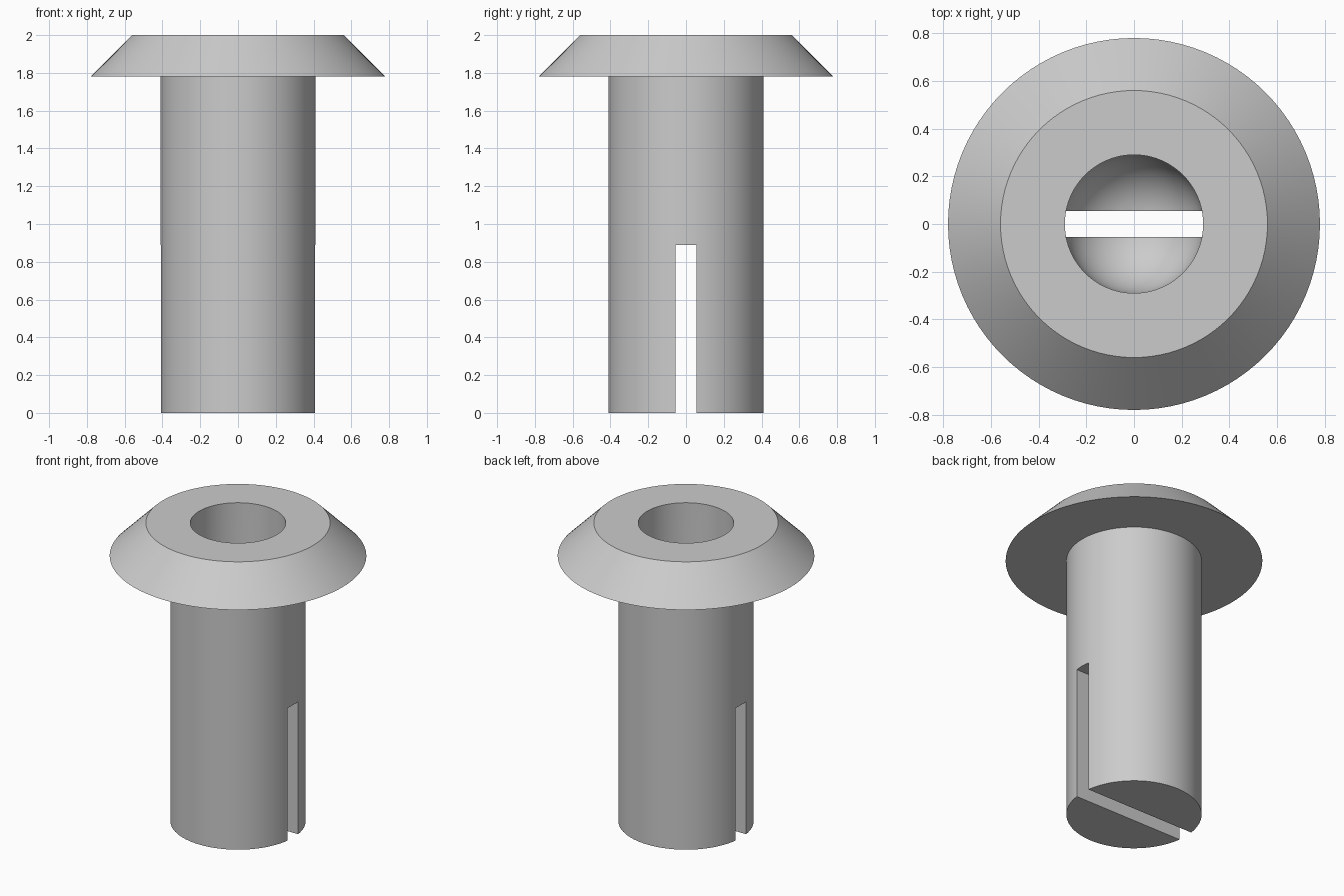
import bpy, bmesh, math
from mathutils import Vector

default = bpy.data.objects.get("Cube")
if default:
    bpy.data.objects.remove(default, do_unlink=True)

HEAD_R, HEAD_TOP_R, SHAFT_R, BORE_R = 0.78, 0.56, 0.411, 0.29
HEAD_Z, TOP_Z, BORE_END_Z = 1.78, 2.0, 0.62
SLOT_W, SLOT_H = 0.111, 0.89
SEGMENTS = 96

grey = bpy.data.materials.new("light grey")
grey.use_nodes = True
colour = (0.6, 0.6, 0.6, 1)
grey.diffuse_color = colour
grey.node_tree.nodes["Principled BSDF"].inputs["Base Color"].default_value = colour


def make_object(name, bm):
    bmesh.ops.recalc_face_normals(bm, faces=bm.faces)
    mesh = bpy.data.meshes.new(name)
    bm.to_mesh(mesh)
    bm.free()
    obj = bpy.data.objects.new(name, mesh)
    bpy.context.collection.objects.link(obj)
    mesh.materials.append(grey)
    return obj


def lathe(name, profile):
    bm = bmesh.new()
    verts = [bm.verts.new((r, 0, z)) for r, z in profile]
    edges = [bm.edges.new(pair) for pair in zip(verts, verts[1:])]
    bmesh.ops.spin(bm, geom=verts + edges, cent=(0, 0, 0), axis=(0, 0, 1),
                   angle=math.tau, steps=SEGMENTS, use_merge=False)
    bmesh.ops.remove_doubles(bm, verts=bm.verts, dist=0.0005)
    return make_object(name, bm)


# Shaft, bevelled head and round-bottomed blind bore
outline = [(0, 0), (SHAFT_R, 0), (SHAFT_R, HEAD_Z), (HEAD_R, HEAD_Z),
           (HEAD_TOP_R, TOP_Z), (BORE_R, TOP_Z)]
steps = 16
for i in range(steps + 1):
    a = math.pi / 2 * i / steps
    outline.append((BORE_R * math.cos(a), BORE_END_Z - BORE_R * math.sin(a)))
body = lathe("flanged_sleeve", outline)

# Slot splitting the lower shaft from side to side
bm = bmesh.new()
bmesh.ops.create_cube(bm, size=1)
bmesh.ops.scale(bm, vec=Vector((1.2, SLOT_W, SLOT_H + 0.2)), verts=bm.verts)
bmesh.ops.translate(bm, vec=Vector((0, 0, (SLOT_H - 0.2) / 2)), verts=bm.verts)
cutter = make_object("slot_cutter", bm)
cutter.hide_render = True

cut = body.modifiers.new("slot", 'BOOLEAN')
cut.operation = 'DIFFERENCE'
cut.solver = 'EXACT'
cut.object = cutter

bpy.ops.object.select_all(action='DESELECT')
body.select_set(True)
bpy.context.view_layer.objects.active = body
bpy.ops.object.modifier_apply(modifier=cut.name)
bpy.data.objects.remove(cutter, do_unlink=True)
bpy.ops.object.shade_smooth_by_angle(angle=math.radians(30))
